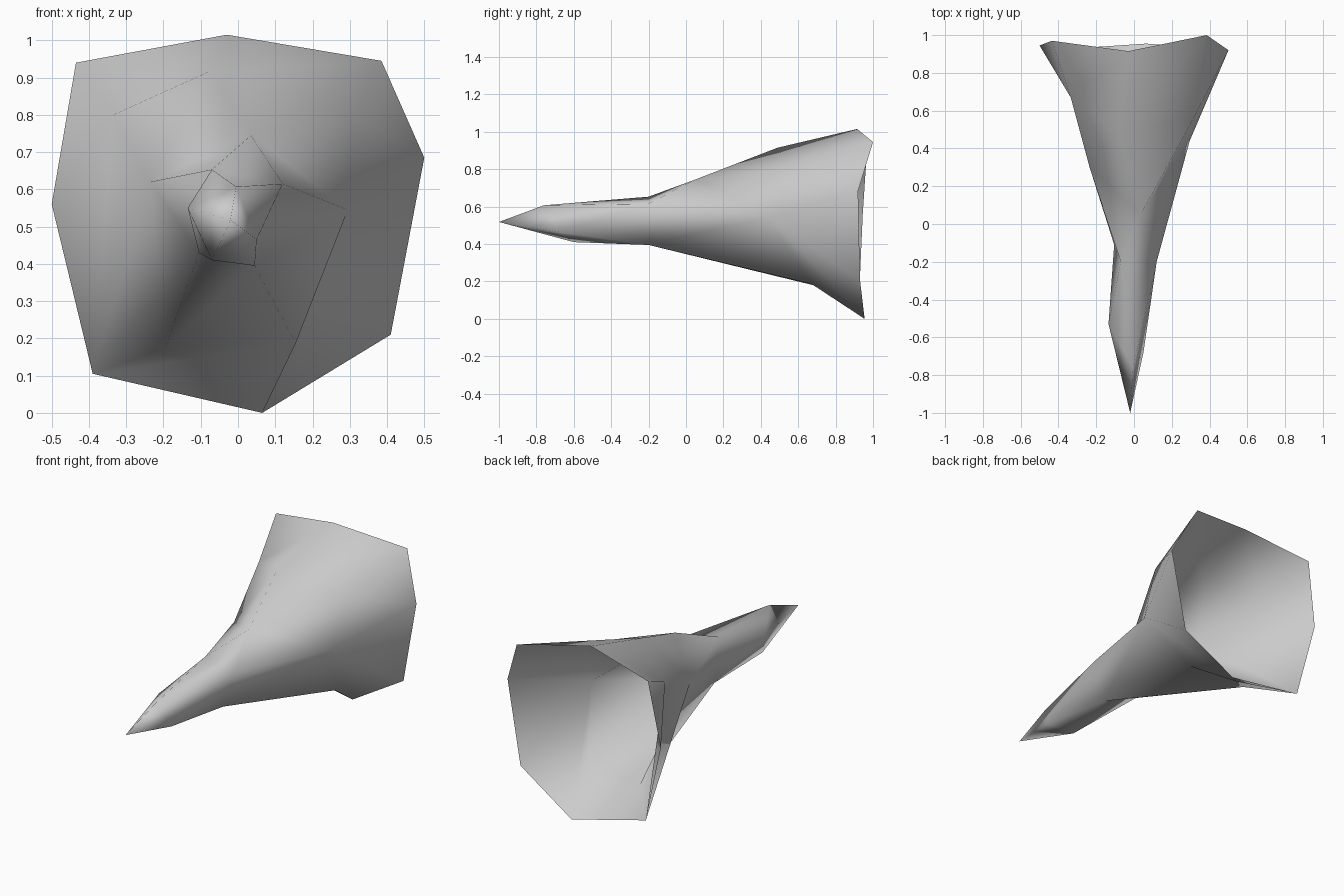
import bpy
import bmesh

cube = bpy.data.objects.get("Cube")
if cube:
    bpy.data.objects.remove(cube, do_unlink=True)


def make_material(name, rgb):
    mat = bpy.data.materials.new(name)
    mat.use_nodes = True
    colour = (*rgb, 1.0)
    mat.diffuse_color = colour
    mat.node_tree.nodes["Principled BSDF"].inputs["Base Color"].default_value = colour
    return mat


# Corners of the slender neck, four per irregular ring
tip = (-.02, -1, .518)
nose_left, nose_top = (-.135, -.53, .55), (-.005, -.76, .607)
nose_right, nose_under = (.05, -.68, .465), (-.07, -.6, .41)
neck_top, neck_right = (-.07, -.2, .653), (.12, -.2, .615)
neck_under, neck_left = (.045, -.2, .395), (-.105, -.11, .43)

# Corners where the neck opens into the flare
throat_left, throat_top = (-.235, .3, .62), (.035, .05, .745)
flare_left, flare_top = (-.335, .67, .8), (-.08, .49, .915)
flare_upper_right, flare_right = (.31, .55, .8), (.295, .44, .545)
flare_under, flare_lower_left = (.155, .67, .187), (-.195, .7, .175)

# Eight corners of the open mouth, clockwise from the upper left
mouth = [
    (-.435, .97, .94), (-.03, .915, 1.015), (.385, 1, .945), (.5, .92, .685),
    (.41, .93, .21), (.065, .955, 0), (-.39, .925, .105), (-.5, .945, .56),
]

# Rings of eight columns from tip to mouth; a repeated corner merges columns
flare = [flare_left, flare_top, flare_upper_right, flare_right,
         flare_right, flare_under]
rings = [
    [tip] * 8,
    [nose_left, nose_top, nose_top, nose_right,
     nose_right, nose_under, nose_under, nose_left],
    [neck_top, neck_top, neck_right, neck_right,
     neck_under, neck_under, neck_left, neck_left],
    [throat_left, throat_top, throat_top, neck_right,
     neck_under, neck_under, neck_left, throat_left],
    flare + [flare_lower_left, throat_left],
    flare + [mouth[6], throat_left],
    flare + [mouth[6], flare_left],
    mouth,
]

# Loft the rings into one open shell
bm = bmesh.new()
corners = {}


def corner(point):
    if point not in corners:
        corners[point] = bm.verts.new(point)
    return corners[point]


for front, back in zip(rings, rings[1:]):
    for i in range(len(front)):
        j = (i + 1) % len(front)
        loop = [front[i], front[j], back[j], back[i]]
        loop = list(dict.fromkeys(loop))
        if len(loop) > 2:
            bm.faces.new([corner(p) for p in loop])

for face in bm.faces:
    face.smooth = True

mesh = bpy.data.meshes.new("horn_shell")
bm.to_mesh(mesh)
bm.free()
mesh.materials.append(make_material("plain grey", (.6, .6, .6)))
horn = bpy.data.objects.new("horn_shell", mesh)
bpy.context.collection.objects.link(horn)
